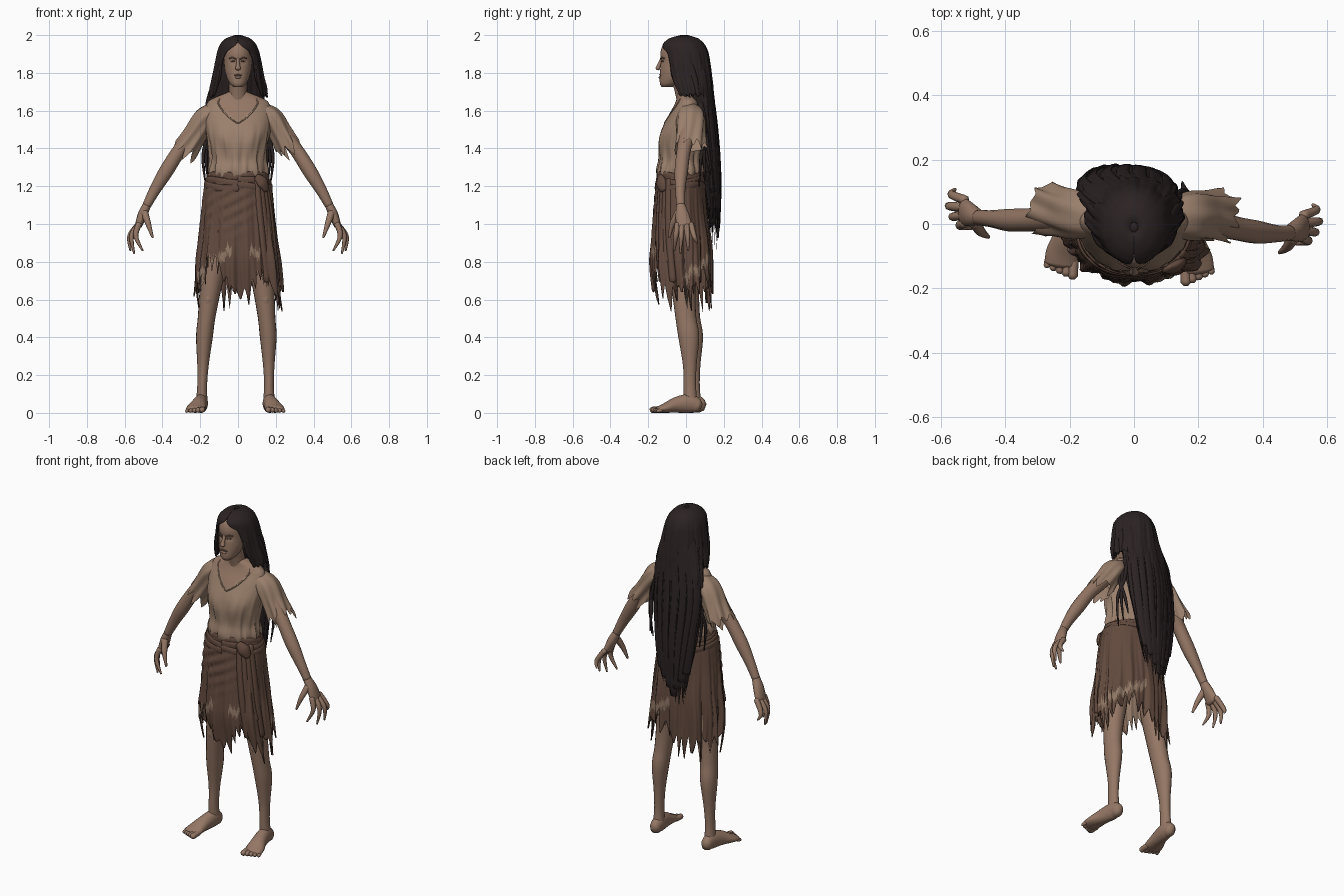
import bpy, bmesh, random
from math import sin, cos, pi, exp, atan2
from mathutils import Vector

random.seed(4)
cube = bpy.data.objects.get("Cube")
if cube:
    bpy.data.objects.remove(cube)


def material(name, r, g, b):
    m = bpy.data.materials.new(name)
    m.use_nodes = True
    m.diffuse_color = (r, g, b, 1)
    bsdf = m.node_tree.nodes["Principled BSDF"]
    bsdf.inputs["Base Color"].default_value = (r, g, b, 1)
    bsdf.inputs["Roughness"].default_value = 0.8
    return m


SKIN = material("weathered skin", .3, .185, .13)
SHIRT = material("tan cloth", .325, .215, .15)
CLOTH = material("brown cloth", .122, .068, .048)
LINING = material("pale lining", .28, .185, .13)
HAIR = material("dark hair", .024, .016, .017)
SHADE = material("shadowed skin", .15, .09, .064)


def catmull(table, i, u):
    """Smooth blend between table rows i and i + 1."""
    last = len(table) - 1
    rows = [table[min(max(k, 0), last)] for k in range(i - 1, i + 3)]
    return [b + .5 * u * (c - a + u * (2 * a - 5 * b + 4 * c - d + u * (3 * (b - c) + d - a)))
            for a, b, c, d in zip(*rows)]


def build(name, rings, mats, closed=True, caps=(False, False), rule=None, thick=0):
    """Skin a list of point rings with quads."""
    bm = bmesh.new()
    grid = [[bm.verts.new(p) for p in ring] for ring in rings]
    n = len(grid[0])
    for low, high in zip(grid, grid[1:]):
        for j in range(n if closed else n - 1):
            k = (j + 1) % n
            bm.faces.new((low[j], low[k], high[k], high[j]))
    for ring, cap in zip((grid[0], grid[-1]), caps):
        if cap:
            bm.faces.new(ring)
    bmesh.ops.recalc_face_normals(bm, faces=bm.faces)
    for f in bm.faces:
        f.smooth = True
        if rule:
            f.material_index = rule(f.calc_center_median())
    mesh = bpy.data.meshes.new(name)
    bm.to_mesh(mesh)
    bm.free()
    for m in mats:
        mesh.materials.append(m)
    ob = bpy.data.objects.new(name, mesh)
    bpy.context.collection.objects.link(ob)
    if thick:
        mod = ob.modifiers.new("thickness", 'SOLIDIFY')
        mod.thickness, mod.offset = thick, 0


def section(profile, z):
    i = 0
    while i < len(profile) - 2 and z < profile[i + 1][0]:
        i += 1
    u = (profile[i][0] - z) / (profile[i][0] - profile[i + 1][0])
    return catmull(profile, i, min(max(u, 0), 1))


def surf(profile, a, z, scale=1):
    """Point on a body of elliptical sections; a = 0 faces front."""
    row = section(profile, z)
    return Vector((row[1] + row[3] * scale * sin(a), row[2] - row[4] * scale * cos(a), z))


def bump(x, at, wide, high=1):
    return high * exp(-((x - at) / wide) ** 2)


def teeth(n, depth):
    """Random torn points along a hem of n columns."""
    out = []
    while len(out) < n:
        w, d = random.randint(3, 8), random.uniform(.1, 1) * depth
        out += [d * (1 - abs(2 * k / w - 1)) for k in range(w)]
    return out[:n]


def shell(name, profile, mats, hem, torn=0, fold=lambda a, z: 1, span=None, n=96, rows=36, **kw):
    """Draped body from the profile's top down to hem(a)."""
    top, jag = profile[0][0], teeth(n, torn)
    rings = []
    for r in range(rows + 1):
        ring = []
        for j in range(n):
            a = -pi + 2 * pi * j / n if span is None else span[0] + (span[1] - span[0]) * j / (n - 1)
            z = top + (hem(a) - jag[j] - top) * r / rows
            if len(profile[0]) > 5:
                gap = section(profile, z)[5]
                a = gap + (2 * pi - 2 * gap) * j / (n - 1)
            ring.append(surf(profile, a, z, fold(a, z)))
        rings.append(ring)
    build(name, rings, mats, closed=span is None and len(profile[0]) < 6, **kw)


def limb(name, pts, mat, ref=None, n=14, steps=5, torn=0):
    """Tapered tube through rows (x, y, z, width, depth)."""
    rows = [catmull(pts, i, s / steps) for i in range(len(pts) - 1) for s in range(steps)] + [list(pts[-1])]
    if not torn:  # rounded tips
        for end, inner in ((0, 1), (-1, -2)):
            p, q = Vector(rows[end][:3]), Vector(rows[inner][:3])
            tip = p + (p - q).normalized() * min(rows[end][3:]) * .6
            row = [*tip, rows[end][3] * .5, rows[end][4] * .5]
            rows.insert(0 if end == 0 else len(rows), row)
    jag, rings = teeth(n, torn), []
    for i, row in enumerate(rows):
        p, along = Vector(row[:3]), i / (len(rows) - 1)
        t = (Vector(rows[min(i + 1, len(rows) - 1)][:3]) - Vector(rows[max(i - 1, 0)][:3])).normalized()
        side = t.cross(Vector(ref) if ref else Vector((p.x, p.y, 0))).normalized()
        up = side.cross(t)
        ring = []
        for j in range(n):
            a = 2 * pi * j / n
            wave = 1 + (.12 * along * sin(7 * a + 4 * along) if torn else 0)
            ring.append(p + (side * row[3] * cos(a) + up * row[4] * sin(a)) * wave + t * (jag[j] * along ** 3))
        rings.append(ring)
    build(name, rings, [mat], caps=(not torn, not torn))


def drape(name, profile, path, mat, width, depth):
    """Ridge lying on a body, path rows (angle, z)."""
    limb(name, [(*surf(profile, a, z), width, depth) for a, z in path], mat, n=10)


# Head and face
HEAD = [(1.98, 0, -.02, .04, .055), (1.95, 0, -.03, .066, .09), (1.91, 0, -.035, .074, .1),
        (1.86, 0, -.04, .074, .094), (1.81, 0, -.055, .069, .082), (1.77, 0, -.07, .058, .069),
        (1.74, 0, -.09, .042, .048), (1.725, 0, -.1, .024, .03)]
shell("head", HEAD, [SKIN], lambda a: 1.725, n=40, caps=(True, True),
      fold=lambda a, z: 1 - bump(abs(a), .4, .2, .07) * bump(z, 1.862, .014))
limb("neck", [(0, .01, 1.6, .055, .05), (0, -.01, 1.69, .048, .047), (0, -.03, 1.78, .046, .05)], SKIN, (0, 1, 0))
limb("nose", [(0, -.126, 1.88, .008, .008), (0, -.141, 1.845, .01, .01), (0, -.15, 1.822, .015, .012)], SKIN, (0, 1, 0))
drape("mouth", HEAD, [(-.32, 1.786), (0, 1.79), (.32, 1.786)], SHADE, .004, .004)
drape("lower_lip", HEAD, [(-.2, 1.778), (0, 1.776), (.2, 1.778)], SKIN, .006, .006)
for s, side in ((1, "left"), (-1, "right")):
    drape(side + "_eye", HEAD, [(s * .24, 1.861), (s * .4, 1.863), (s * .56, 1.861)], SHADE, .004, .002)
    drape(side + "_brow", HEAD, [(s * .16, 1.874), (s * .4, 1.881), (s * .65, 1.877)], SHADE, .003, .005)

# Shirt, with bare skin inside the neckline
TORSO = [(1.7, 0, 0, .05, .048), (1.68, 0, .005, .1, .052), (1.65, 0, .012, .158, .066), (1.58, 0, 0, .178, .09),
         (1.5, 0, -.018, .172, .11), (1.43, 0, -.026, .158, .118), (1.34, 0, -.03, .146, .112),
         (1.28, 0, -.03, .155, .124), (1.22, 0, -.03, .146, .114)]


def shirt_fold(a, z):
    bust = bump(abs(a), .55, .32, .07) * bump(z, 1.46, .06)
    loose = max(0, min(.2, 1.56 - z))
    return 1 + bust + loose * (.16 * sin(9 * a + 16 * z) + .13 * sin(17 * a - 12 * z) + .08 * sin(29 * a))


shell("shirt", TORSO, [SHIRT, SKIN], lambda a: 1.265 + .012 * sin(3 * a), .03, shirt_fold,
      rule=lambda c: int(c.y < 0 and c.z > 1.54 + .9 * abs(c.x)))
drape("neckline", TORSO, [(a / 10, 1.535 + .0085 * abs(a) ** 1.3) for a in range(-8, 9)], SHIRT, .004, .004)

# Skirt with diagonal wrap folds, turned pale edges and torn hem
SKIRT = [(1.29, 0, -.03, .143, .113), (1.2, 0, -.03, .176, .128), (1.05, 0, -.03, .19, .14),
         (.9, 0, -.025, .202, .154), (.8, 0, -.025, .213, .158), (.65, .003, -.015, .218, .148), (.48, .005, 0, .222, .14)]


def hem(a):
    return .68 + bump(a, -.68, .4, .17) + bump(a, .55, .2, .1) + bump(a, 2.6, .4, .13) - bump(a, -.05, .25, .04)


def skirt_fold(a, z):
    d = max(0, 1.25 - z)
    wrap = bump(a, -.35, .8) * bump(z, 1.1, .13)
    vertical = bump(a, .9, .3, .2) + .09 * sin(11 * a + 5 * z) + .06 * sin(19 * a - 3 * z) + .04 * sin(37 * a)
    return 1 + d * vertical * (1 - .6 * wrap) + .035 * wrap * sin(95 * z - 9 * a)


def turned_edge(c):
    a = atan2(c.x, -c.y - .025)
    ragged = c.z + .012 * sin(23 * a) + .008 * sin(41 * a)
    right = -1.4 < a < -.2 and abs(ragged - .89 - .12 * a) < .024
    left = .35 < a < .85 and abs(ragged - .85) < .022
    back = 1.6 < a < 3 and abs(ragged - .56 - .1 * a) < .026
    return int(right or left or back)


shell("skirt", SKIRT, [CLOTH, LINING], hem, .16, skirt_fold, n=200, rows=70, thick=.006, rule=turned_edge)
for name, span in (("front_lining", (-1.2, -.35)), ("left_lining", (.35, .8)), ("back_lining", (2.1, 3.1))):
    shell(name, SKIRT, [LINING], lambda a: hem(a) - .015, .05, lambda a, z: skirt_fold(a, z) - .04, span, n=40)
for k in range(3):
    z = 1.25 - .026 * k
    drape("waist_band", SKIRT, [(a * pi / 8, z + .01 * sin(a + k)) for a in range(17)], CLOTH, .02, .007)
for k in range(4):
    a = .66 + .15 * k
    drape("hanging_fold", SKIRT, [(a * .9 + .06, 1.23), (a, 1.05), (a + .06, .88), (a + .12, .7 + .05 * (k % 3))],
          CLOTH, .02, .016)
limb("waist_knot", [(.1, -.14, 1.25, .02, .01), (.13, -.132, 1.22, .034, .018), (.15, -.12, 1.18, .02, .012)], CLOTH)

# Arms, hands, sleeves, legs and feet
ARM = [(.16, .025, 1.59, .045, .05), (.24, .008, 1.48, .042, .045), (.31, -.012, 1.39, .037, .037),
       (.38, -.025, 1.28, .038, .036), (.44, -.03, 1.18, .03, .027), (.482, -.028, 1.1, .023, .024)]
PALM = [(.482, -.028, 1.1, .022, .024), (.505, -.02, 1.05, .025, .036), (.528, -.01, .99, .019, .044)]
TIPS = [(.505, -.062, .86), (.55, -.03, .845), (.57, .012, .86), (.555, .06, .9)]
SLEEVE = [(.12, .02, 1.6, .045, .06), (.175, .025, 1.56, .06, .075), (.225, .025, 1.48, .06, .075),
          (.26, .025, 1.42, .064, .08)]
LEG = [(.1, -.01, 1.0, .06, .06), (.12, -.005, .8, .066, .072), (.14, 0, .62, .054, .06), (.152, .01, .5, .046, .055),
       (.16, .025, .4, .044, .055), (.163, .03, .25, .03, .036), (.164, .03, .14, .026, .033), (.164, .035, .05, .032, .036)]
FOOT = [(.164, .075, .036, .03, .036), (.166, .03, .05, .036, .05), (.178, -.04, .042, .041, .042),
        (.192, -.1, .026, .052, .026), (.197, -.135, .018, .05, .018)]
for s, side in ((1, "left"), (-1, "right")):
    def upper(rows):
        return [(s * x, y + (0 if s > 0 else .16 * max(0, min(.3, x - .15))), *rest) for x, y, *rest in rows]

    def lower(rows):
        return [(x if s > 0 else -x - .03 * max(0, 1 - z), y - s * .01, z, *rest) for x, y, z, *rest in rows]

    limb(side + "_arm", upper(ARM), SKIN, (0, 1, 0))
    limb(side + "_palm", upper(PALM), SKIN, (0, 1, 0))
    for k, (x, y, z) in enumerate(TIPS):
        base = (.525, -.045 + .024 * k, 1.0)
        mid = ((base[0] + x) / 2 + .026, (base[1] + y) / 2, .935)
        limb(side + "_finger", upper([(*base, .016, .015), (*mid, .013, .013), (x, y, z, .005, .005)]), SKIN, (0, 1, 0), n=8)
    limb(side + "_thumb", upper([(.495, -.04, 1.06, .02, .02), (.475, -.072, 1.0, .015, .015),
                                 (.452, -.088, .93, .006, .006)]), SKIN, (0, 1, 0), n=8)
    limb(side + "_sleeve", upper(SLEEVE), SHIRT, (0, 1, 0), n=48, steps=8, torn=.085)
    limb(side + "_leg", lower(LEG), SKIN, (0, 1, 0), n=20)
    limb(side + "_kneecap", lower([(.14, -.035, .64, .022, .02), (.145, -.038, .6, .026, .022),
                                   (.148, -.03, .56, .018, .018)]), SKIN, (0, 1, 0))
    limb(side + "_foot", lower(FOOT), SKIN, (0, 0, 1), n=20)
    for k in range(5):
        x, r = .158 + .02 * k, .016 - .0015 * k
        limb(side + "_toe", lower([(x, -.12, r + .004, r, r), (x + .003, -.172 + .008 * k, r, r, r)]), SKIN, (0, 0, 1), n=8)

# Hair: cap framing the face, long fall behind, loose locks
CAP = [(1.996, 0, -.01, .012, .015, 0), (1.982, 0, -.012, .058, .07, 0), (1.95, 0, -.013, .09, .106, .12),
       (1.91, 0, -.004, .106, .116, .62), (1.85, 0, .003, .118, .12, .78), (1.78, 0, .014, .13, .118, .75),
       (1.72, 0, .028, .145, .11, .85), (1.64, 0, .035, .152, .1, 1.2)]
FALL = [(1.93, 0, .02, .08, .075), (1.8, 0, .05, .122, .082), (1.65, -.015, .085, .152, .066), (1.4, -.025, .12, .15, .05),
        (1.2, -.03, .14, .122, .042), (1.05, -.03, .148, .09, .032), (.88, -.035, .145, .05, .018)]


def strands(a, z):
    return 1 + min(1, (2 - z) * 6) * (.025 * sin(11 * a + 3 * sin(6 * z)) + .015 * sin(27 * a - 4 * z))


limb("hair_crown", [(0, -.01, 1.975, .03, .03), (0, -.01, 1.988, .02, .022)], HAIR, (0, 1, 0))
shell("hair_cap", CAP, [HAIR], lambda a: 1.69, .04, strands, thick=.01)
shell("long_hair", FALL, [HAIR], lambda a: 1.06 + .06 * sin(a), .18, strands, n=120, rows=60, caps=(True, False))
for s in (1, -1):
    for k in range(4):
        x = .092 + .007 * k
        limb("side_lock", [(s * x, -.066 + .03 * k, 1.84, .01, .016), (s * (x + .017), -.05 + .032 * k, 1.76, .012, .018),
                           (s * (x + .036), -.025 + .03 * k, 1.68, .006, .008)], HAIR, (0, 1, 0), n=8)
    for k in range(3):
        limb("loose_lock", [(s * .12, .08, 1.66, .012, .012), (s * (.15 + .01 * k), .1 - .01 * k, 1.5, .011, .011),
                            (s * (.185 - .015 * k), .08 + .015 * k, 1.36, .009, .009),
                            (s * (.17 - .01 * k), .07 + .03 * k, 1.2 + .03 * k, .003, .003)], HAIR, (0, 1, 0), n=8)
for k in range(7):
    a = pi + (k - 3) * .35
    drape("back_lock", FALL, [(a, 1.86), (a + .1, 1.55), (a, 1.25), (a + .05, .93 + .05 * abs(k - 3))], HAIR, .022, .006)
